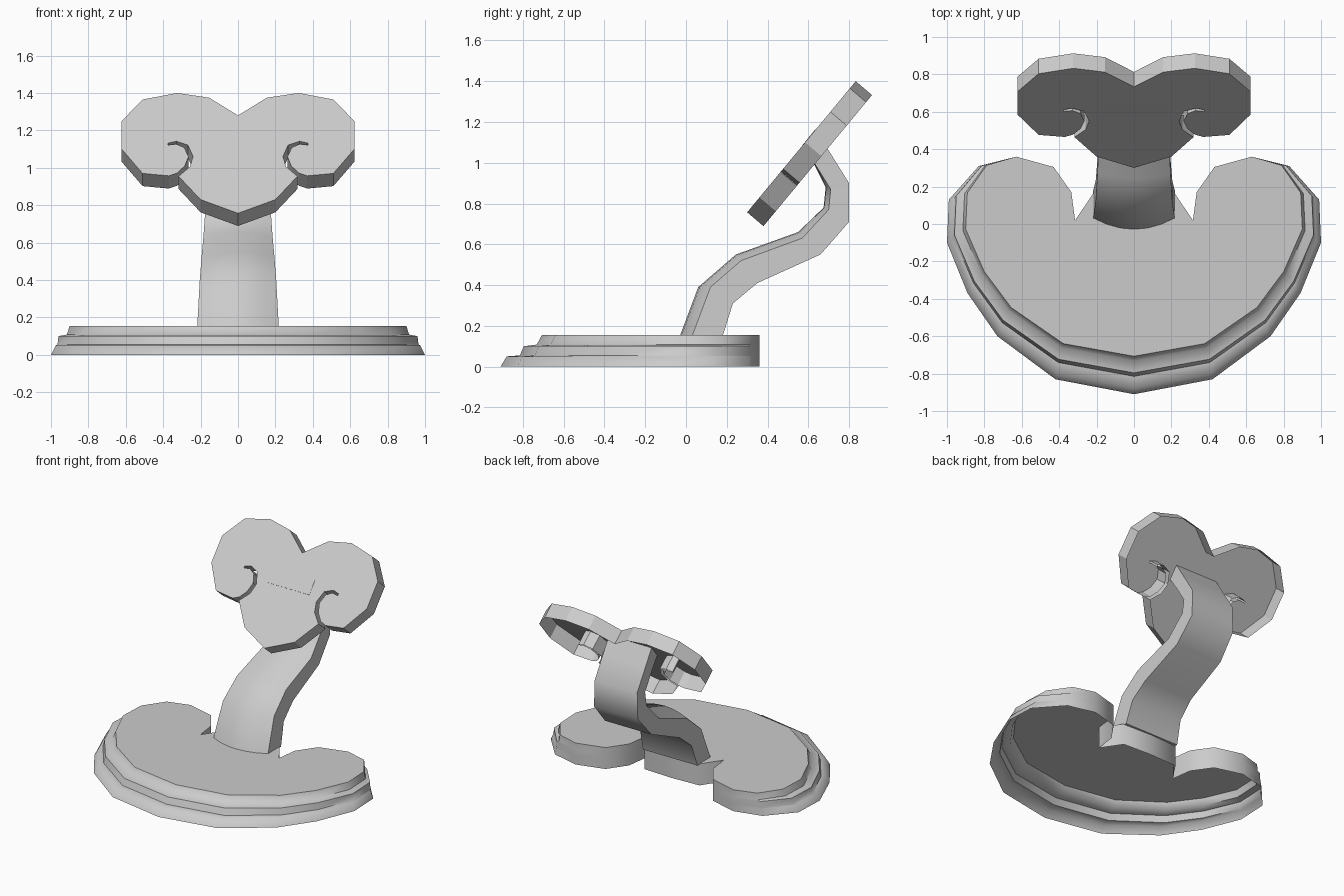
import bpy
import bmesh
import math
from mathutils import Vector

old = bpy.data.objects.get("Cube")
if old:
    bpy.data.objects.remove(old, do_unlink=True)

grey = bpy.data.materials.new("light_grey")
grey.use_nodes = True
grey.diffuse_color = (0.6, 0.6, 0.6, 1)
grey.node_tree.nodes["Principled BSDF"].inputs["Base Color"].default_value = (0.6, 0.6, 0.6, 1)


def mirrored(half):
    """Close a half outline (first and last points on x = 0) into a full loop."""
    return half + [(-x, v) for x, v in reversed(half[1:-1])]


def bridge(bm, a, b):
    """Skin two closed rings of vertices with quads."""
    n = len(a)
    for i in range(n):
        j = (i + 1) % n
        bm.faces.new((a[i], a[j], b[j], b[i]))


def finish(name, bm, cap, outward, angle=None):
    """Turn the mesh so that the cap faces outward, then make the object."""
    bmesh.ops.recalc_face_normals(bm, faces=bm.faces[:])
    bm.normal_update()
    if cap.normal.dot(Vector(outward)) < 0:
        bmesh.ops.reverse_faces(bm, faces=bm.faces[:])
    mesh = bpy.data.meshes.new(name)
    bm.to_mesh(mesh)
    bm.free()
    mesh.materials.append(grey)
    obj = bpy.data.objects.new(name, mesh)
    bpy.context.collection.objects.link(obj)
    if angle:
        bpy.ops.object.select_all(action='DESELECT')
        obj.select_set(True)
        bpy.context.view_layer.objects.active = obj
        bpy.ops.object.shade_smooth_by_angle(angle=math.radians(angle))
    return obj


# Base: two-lobed stepped shell, open underneath
half = [(0, -.91), (.42, -.83), (.73, -.60), (.89, -.37), (1, -.10), (.99, .13),
        (.83, .31), (.63, .36), (.43, .305), (.335, .17), (.315, .02), (.22, .16), (0, .17)]
outline = mirrored(half)
BACK = .36
# height, width scale, depth scale of each step
steps = [(0, 1, 1), (.05, .975, .976), (.055, .965, .925),
         (.10, .96, .91), (.108, .915, .86), (.155, .90, .84)]
bm = bmesh.new()
rings = []
for z, kx, ky in steps:
    ring = []
    for x, y in outline:
        # the steps fade out towards the upright back walls
        w = 1 if y < .2 and (abs(x) > .4 or y < -.5) else .5 if abs(x) > .8 else 0
        ring.append(bm.verts.new((x * (1 - (1 - kx) * w), y + (BACK - y) * (1 - ky) * w, z)))
    rings.append(ring)
for a, b in zip(rings, rings[1:]):
    bridge(bm, a, b)
top = bm.faces.new(rings[-1])
finish("base", bm, top, (0, 0, 1), 60)

# Stem: S-shaped post with a rounded front
front = [(-.03, .15), (.06, .39), (.245, .55), (.55, .66), (.675, .78), (.685, .88), (.63, .99), (.57, 1.085)]
edge = [(.03, .15), (.12, .39), (.27, .52), (.57, .63), (.70, .77), (.71, .87), (.635, .99), (.57, 1.085)]
back = [(.18, .15), (.23, .31), (.35, .41), (.66, .55), (.80, .71), (.80, .90), (.70, 1.06), (.635, 1.165)]
widths = [.218, .205, .195, .185, .175, .17, .17, .17]
bm = bmesh.new()
rings = []
for f, e, b, w in zip(front, edge, back, widths):
    f, e = Vector(f), Vector(e)
    ring = []
    for i in range(-3, 4):
        s = i / 3
        y, z = f.lerp(e, s * s)
        ring.append(bm.verts.new((s * w, y, z)))
    ring += [bm.verts.new((s * w, *b)) for s in (1, -1)]
    rings.append(ring)
for a, b in zip(rings, rings[1:]):
    bridge(bm, a, b)
foot = bm.faces.new(rings[0])
bm.faces.new(rings[-1])
finish("curved_stem", bm, foot, (0, 0, -1), 50)

# Panel: leaning scroll-shaped plate with a rim, open behind
half = [(0, 1.28), (.155, 1.375), (.325, 1.40), (.51, 1.365), (.622, 1.25), (.622, 1.10),
        (.51, .97), (.37, .957), (.325, .972), (.285, 1.01), (.265, 1.06), (.287, 1.108),
        (.33, 1.127), (.375, 1.122), (.375, 1.132), (.33, 1.142), (.268, 1.122),
        (.24, 1.06), (.258, 1.005), (.318, .955), (.20, .83), (0, .757)]
lean = .53 / .64
bm = bmesh.new()
face_ring, rim_ring = [], []
for x, z in mirrored(half):
    p = Vector((x, .30 + (z - .757) * lean, z))
    face_ring.append(bm.verts.new(p))
    rim_ring.append(bm.verts.new(p + Vector((0, .08, -.068))))
plate = bm.faces.new(face_ring)
bridge(bm, face_ring, rim_ring)
finish("scroll_panel", bm, plate, (0, -1, 1))
